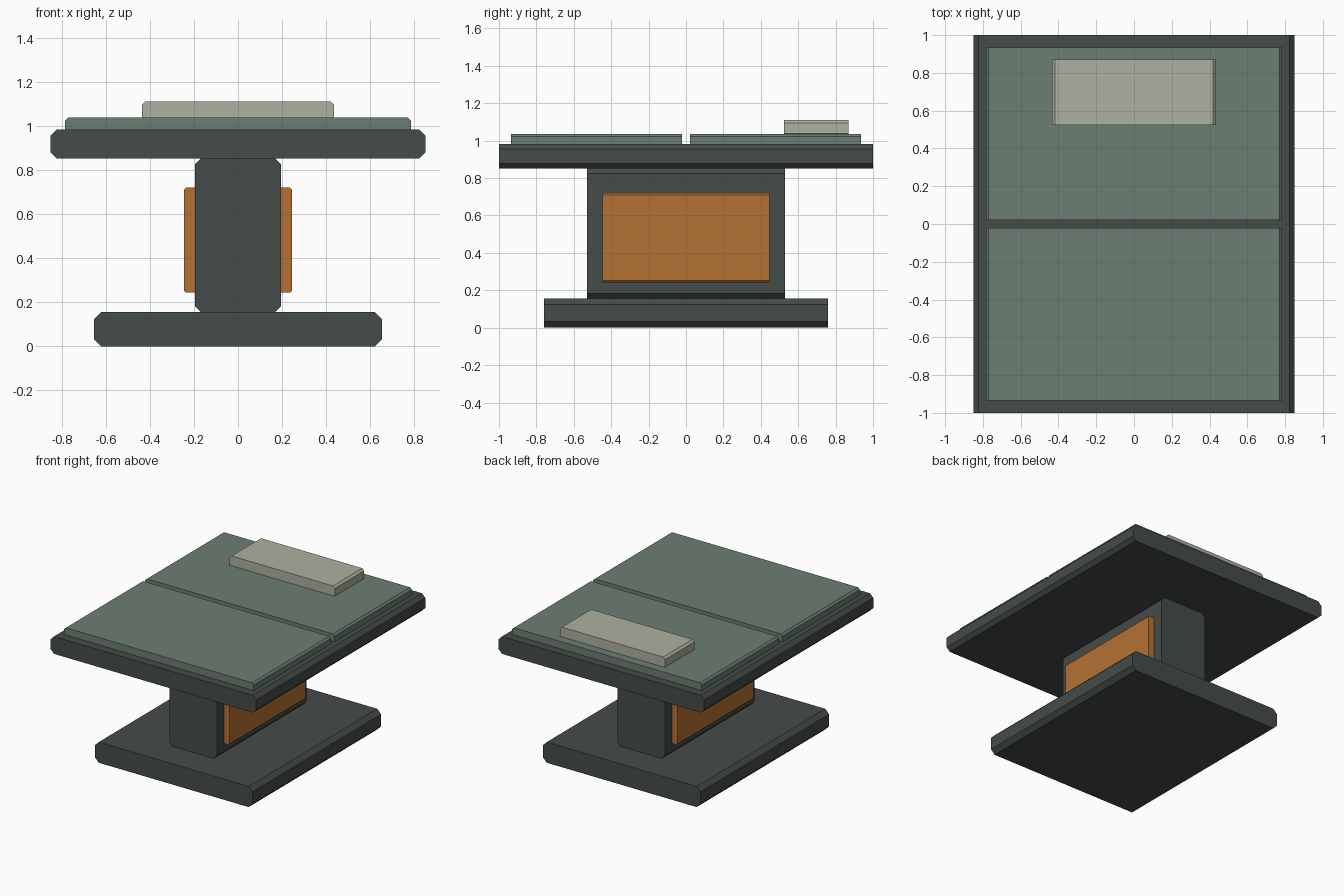
import bpy

if "Cube" in bpy.data.objects:
    bpy.data.objects.remove(bpy.data.objects["Cube"])


def material(name, color):
    m = bpy.data.materials.new(name)
    m.diffuse_color = (*color, 1)
    m.use_nodes = True
    m.node_tree.nodes["Principled BSDF"].inputs["Base Color"].default_value = m.diffuse_color
    return m


DARK = material("dark_metal", (0.06, 0.072, 0.068))
GREEN = material("green_padding", (0.15, 0.21, 0.17))
CREAM = material("cream_fabric", (0.42, 0.44, 0.35))
ORANGE = material("orange_panel", (0.46, 0.165, 0.035))


def chamfered_block(name, x, y, z, c, mat):
    """Octagonal x-z profile with corner cut c, extruded along y."""
    (x0, x1), (z0, z1) = x, z
    profile = [(x0 + c, z0), (x1 - c, z0), (x1, z0 + c), (x1, z1 - c),
               (x1 - c, z1), (x0 + c, z1), (x0, z1 - c), (x0, z0 + c)]
    n = len(profile)
    verts = [(px, py, pz) for py in y for px, pz in profile]
    faces = [tuple(range(n)), tuple(reversed(range(n, 2 * n)))]
    faces += [(i, i + n, (i + 1) % n + n, (i + 1) % n) for i in range(n)]
    me = bpy.data.meshes.new(name)
    me.from_pydata(verts, [], faces)
    me.materials.append(mat)
    ob = bpy.data.objects.new(name, me)
    bpy.context.collection.objects.link(ob)
    return ob


# Base, column and table slab
chamfered_block("base", (-0.652, 0.652), (-0.76, 0.76), (0, 0.155), 0.032, DARK)
chamfered_block("column", (-0.196, 0.196), (-0.53, 0.53), (0.155, 0.852), 0.028, DARK)
chamfered_block("table_slab", (-0.85, 0.85), (-1, 1), (0.852, 0.982), 0.027, DARK)

# Two mattress pads with a gap between them
for name, y in (("front_pad", (-0.935, -0.022)), ("back_pad", (0.022, 0.935))):
    chamfered_block(name, (-0.784, 0.784), y, (0.965, 1.037), 0.014, GREEN)

# Pillow
chamfered_block("pillow", (-0.435, 0.435), (0.523, 0.87), (1.023, 1.111), 0.016, CREAM)

# Side panels on the column
for name, x in (("left_panel", (-0.244, -0.16)), ("right_panel", (0.16, 0.244))):
    chamfered_block(name, x, (-0.447, 0.447), (0.243, 0.719), 0.009, ORANGE)
